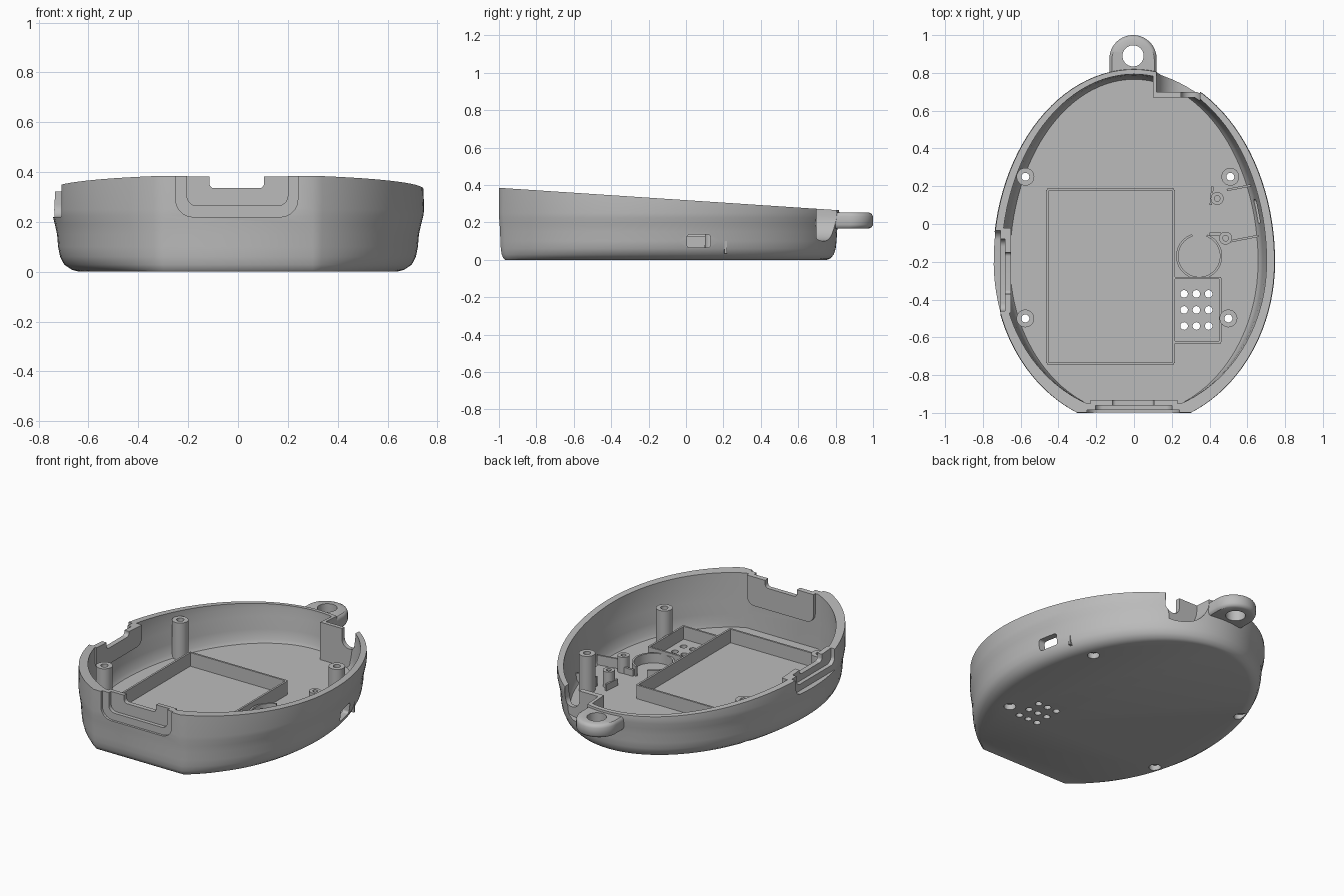
import bpy, bmesh, math
from mathutils import Matrix

cube = bpy.data.objects.get("Cube")
if cube:
    bpy.data.objects.remove(cube, do_unlink=True)

grey = bpy.data.materials.new("plain grey")
grey.use_nodes = True
grey.diffuse_color = (0.5, 0.5, 0.5, 1)
grey.node_tree.nodes["Principled BSDF"].inputs["Base Color"].default_value = (0.5, 0.5, 0.5, 1)
parts = []


# --- helpers ---
def finish(name, bm, keep=True):
    bmesh.ops.recalc_face_normals(bm, faces=bm.faces)
    mesh = bpy.data.meshes.new(name)
    bm.to_mesh(mesh)
    bm.free()
    mesh.materials.append(grey)
    obj = bpy.data.objects.new(name, mesh)
    bpy.context.collection.objects.link(obj)
    obj.hide_render = not keep
    if keep:
        parts.append(obj)
    return obj


def loft(name, rings, keep=True):
    bm = bmesh.new()
    loops = [[bm.verts.new(p) for p in ring] for ring in rings]
    n = len(loops[0])
    for a, b in zip(loops, loops[1:]):
        for i in range(n):
            j = (i + 1) % n
            bm.faces.new((a[i], a[j], b[j], b[i]))
    bm.faces.new(loops[0][::-1])
    bm.faces.new(loops[-1])
    return finish(name, bm, keep)


def box(name, lo, hi, round_axis=None, radius=0.02, keep=False, turn=0):
    bm = bmesh.new()
    bmesh.ops.create_cube(bm, size=1)
    size = [h - l for l, h in zip(lo, hi)]
    mid = [(h + l) / 2 for l, h in zip(lo, hi)]
    bmesh.ops.scale(bm, vec=size, verts=bm.verts)
    if round_axis is not None:
        edges = [e for e in bm.edges
                 if abs((e.verts[0].co - e.verts[1].co)[round_axis]) > 0.001]
        bmesh.ops.bevel(bm, geom=edges, offset=radius, segments=8,
                        profile=0.5, affect='EDGES')
    bm.transform(Matrix.Translation(mid) @ Matrix.Rotation(turn, 4, 'Z'))
    return finish(name, bm, keep)


def cylinder(name, centre, r, depth, axis='Z', sides=32):
    bm = bmesh.new()
    bmesh.ops.create_cone(bm, cap_ends=True, segments=sides,
                          radius1=r, radius2=r, depth=depth)
    turn = Matrix.Rotation(math.pi / 2, 4, 'X') if axis == 'Y' else Matrix()
    bm.transform(Matrix.Translation(centre) @ turn)
    return finish(name, bm, False)


def tube(name, x, y, r_out, r_in, z0, z1, start=0, sweep=360, sides=32):
    bm = bmesh.new()
    section = [(r_in, z0), (r_out, z0), (r_out, z1), (r_in, z1)]
    full = sweep == 360
    loops = []
    for i in range(sides if full else sides + 1):
        a = math.radians(start + sweep * i / sides)
        loops.append([bm.verts.new((x + r * math.cos(a), y + r * math.sin(a), z))
                      for r, z in section])
    for a, b in zip(loops, loops[1:] + (loops[:1] if full else [])):
        for i in range(4):
            j = (i + 1) % 4
            bm.faces.new((a[i], a[j], b[j], b[i]))
    if not full:
        bm.faces.new(loops[0])
        bm.faces.new(loops[-1])
    return finish(name, bm)


def cut(obj, cutters):
    for c in cutters:
        mod = obj.modifiers.new("cut", 'BOOLEAN')
        mod.operation, mod.solver, mod.object = 'DIFFERENCE', 'EXACT', c
    bpy.context.view_layer.update()
    dg = bpy.context.evaluated_depsgraph_get()
    mesh = bpy.data.meshes.new_from_object(obj.evaluated_get(dg))
    obj.modifiers.clear()
    obj.data = mesh
    for c in cutters:
        bpy.data.objects.remove(c, do_unlink=True)


def rim(y):
    return 0.319 - 0.066 * y


def egg(inset, z, front, corner, steps=96):
    # Egg outline with a straight front edge; z=None follows the sloping rim
    rx, back = 0.747 - inset, 1.02 - 0.6 * inset
    fore = (-0.2 - front) / math.sqrt(1 - (corner / rx) ** 2)
    t0 = -math.acos(corner / rx)
    ring = []
    for i in range(steps + 1):
        t = t0 + (math.pi - 2 * t0) * i / steps
        y = -0.2 + (back if math.sin(t) > 0 else fore) * math.sin(t)
        ring.append((rx * math.cos(t), y, rim(y) if z is None else z))
    return ring


# --- case shell ---
levels = [(0.11, 0), (0.08, 0.008), (0.05, 0.028), (0.033, 0.06), (0.025, 0.1),
          (0.021, 0.15), (0.012, 0.19), (0.003, 0.225), (0, 0.25), (0.003, None)]
shell = loft("case_shell", [egg(d, z, -1 + 0.3 * d, 0.3) for d, z in levels])
cavity = loft("cavity", [egg(d, z, -0.95, 0.25) for d, z in
                         [(0.09, 0.04), (0.075, 0.06), (0.065, 0.12),
                          (0.055, 0.2), (0.045, 0.25), (0.045, 0.5)]], False)
# thickened wall areas left standing inside the cavity
cut(cavity, [box("front_pad", (-0.23, -1.1, 0.2), (0.23, -0.933, 0.6), 1, 0.05),
             box("side_pad", (-0.9, -0.47, 0.2), (-0.65, -0.02, 0.6), 0, 0.05),
             box("socket_pad", (0.1, 0.67, 0.03), (0.6, 0.95, 0.6))])

post_spots = [(-0.575, 0.25), (0.51, 0.25), (-0.575, -0.5), (0.5, -0.5)]
cutters = [
    cavity,
    # front recess and notch
    box("front_step", (-0.25, -1.1, 0.22), (0.24, -0.985, 0.6), 1, 0.07),
    box("front_slot", (-0.205, -1.1, 0.265), (0.2, -0.962, 0.6), 1, 0.04),
    box("front_notch", (-0.115, -1.1, 0.335), (0.105, -0.9, 0.6), 1, 0.02),
    # side recess and notch
    box("side_step", (-0.9, -0.5, 0.22), (-0.708, -0.035, 0.6), 0, 0.05),
    box("side_slot", (-0.9, -0.46, 0.26), (-0.682, -0.08, 0.6), 0, 0.04),
    box("side_notch", (-0.9, -0.37, 0.3), (-0.6, -0.15, 0.6), 0, 0.02),
    # rounded socket bay with a small opening
    box("socket_bay", (0.12, 0.698, 0.1), (0.405, 1.1, 0.7), 1, 0.14),
    box("socket_hole", (0.25, 0.6, 0.16), (0.35, 0.75, 0.6), 1, 0.049),
    # switch window
    box("switch_window", (0.55, 0.005, 0.065), (0.9, 0.13, 0.135), 0, 0.015),
]
cutters += [cylinder("screw_bore", (x, y, 0), 0.034, 0.2) for x, y in post_spots]
cutters += [cylinder("speaker_hole", (0.33 + 0.065 * i, -0.455 + 0.085 * j, 0), 0.02, 0.2)
            for i in (-1, 0, 1) for j in (-1, 0, 1)]
cut(shell, cutters)

# --- screw posts and small pegs ---
for x, y in post_spots:
    tube("screw_post", x, y, 0.047, 0.021, 0.034, 0.27)
for x, y in [(0.44, 0.135), (0.485, -0.075)]:
    tube("switch_peg", x, y, 0.034, 0.015, 0.035, 0.14)

# --- battery tray walls ---
for x in (-0.465, 0.205):
    box("battery_side_wall", (x, -0.735, 0.035), (x + 0.012, 0.18, 0.125), keep=True)
for y in (-0.745, 0.175):
    box("battery_end_wall", (-0.46, y, 0.035), (0.212, y + 0.012, 0.125), keep=True)

# --- speaker tray ---
for y in (-0.292, -0.632):
    box("speaker_end_wall", (0.213, y, 0.035), (0.46, y + 0.012, 0.12), keep=True)
box("speaker_side_wall", (0.45, -0.625, 0.035), (0.462, -0.285, 0.12), keep=True)

# --- round buzzer holder, open at the back ---
tube("buzzer_ring", 0.345, -0.17, 0.122, 0.11, 0.035, 0.1, 108, 322, 48)

# --- switch board holders ---
for y in (0.19, -0.085):
    box("switch_rail", (0.49, y, 0.035), (0.66, y + 0.012, 0.1), keep=True,
        turn=math.radians(11))
box("switch_tab", (0.405, 0.1, 0.035), (0.417, 0.2, 0.08), keep=True, turn=-0.1)
box("switch_foot", (0.4, -0.06, 0.035), (0.46, -0.045, 0.08), keep=True)

# --- hanging loop ---
outline = [(-0.13, 0.8), (0.12, 0.8)]
outline += [(-0.005 + 0.125 * math.cos(math.pi * i / 32),
             0.875 + 0.125 * math.sin(math.pi * i / 32)) for i in range(33)]


def loop_ring(z, s):
    return [(-0.005 + (x + 0.005) * s, 0.8 + (y - 0.8) * s, z) for x, y in outline]


loop = loft("hanging_loop", [loop_ring(z, s) for z, s in
                             [(0.168, 0.9), (0.174, 0.96), (0.187, 1),
                              (0.233, 1), (0.246, 0.96), (0.252, 0.9)]])
cut(loop, [cylinder("loop_hole", (-0.005, 0.89, 0.2), 0.056, 0.4, sides=40)])

# --- shading ---
bpy.ops.object.select_all(action='DESELECT')
for obj in parts:
    obj.select_set(True)
bpy.context.view_layer.objects.active = shell
bpy.ops.object.shade_smooth_by_angle(angle=math.radians(32))
